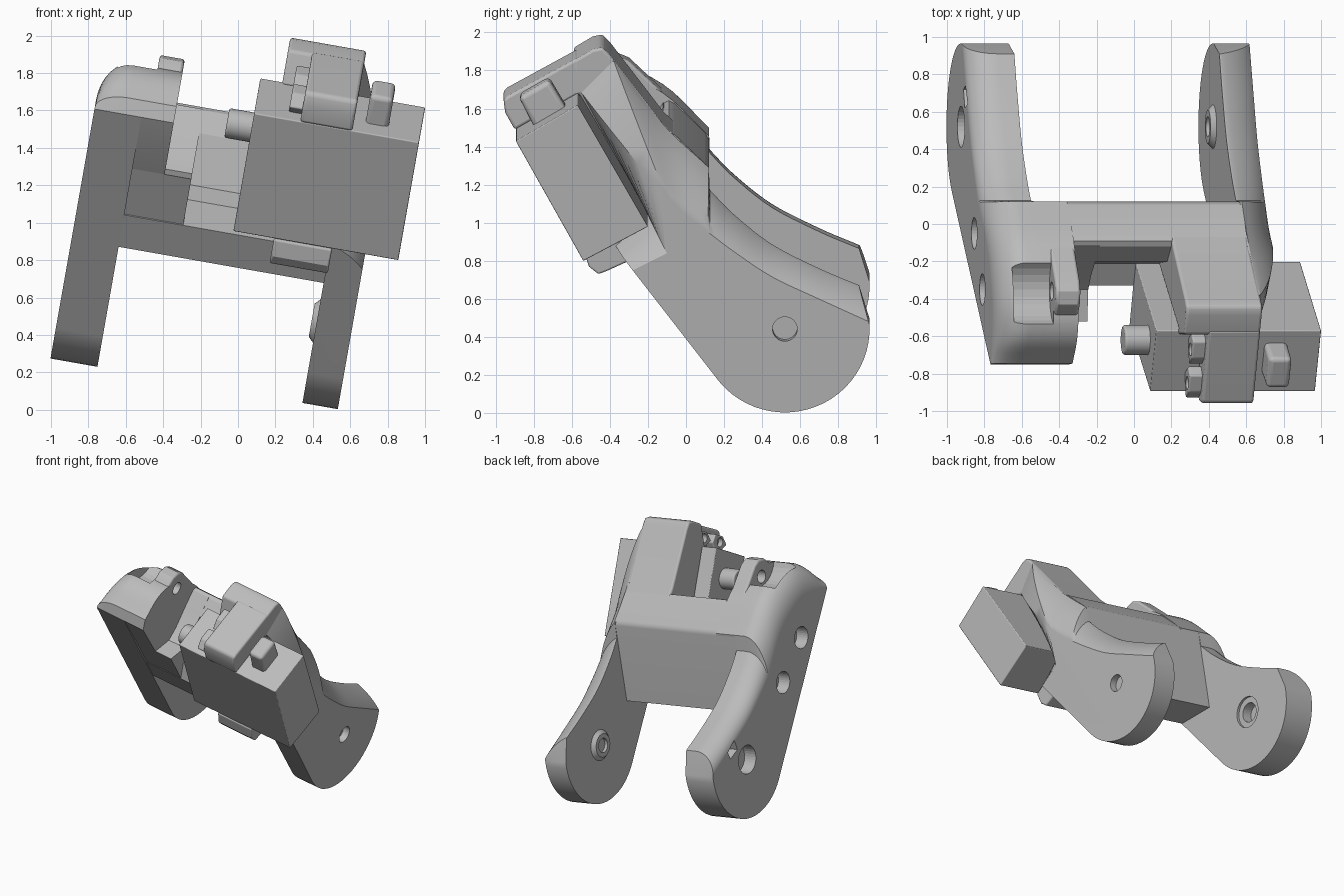
import bpy, bmesh, math
from mathutils import Matrix, Vector

if "Cube" in bpy.data.objects:
    bpy.data.objects.remove(bpy.data.objects["Cube"])

TILT = Matrix.Rotation(math.radians(10), 4, 'Y')   # whole bracket leans sideways
PIVOT = (0.52, 0.54)                               # leg hinge, as (y, z)
RADIUS = 0.445
parts = []

grey = bpy.data.materials.new("plain_grey")
grey.use_nodes = True
tone = (0.5, 0.5, 0.5, 1)
grey.diffuse_color = tone
grey.node_tree.nodes["Principled BSDF"].inputs["Base Color"].default_value = tone


def finish(name, bm, bevel=0.0, helper=False):
    bmesh.ops.recalc_face_normals(bm, faces=bm.faces)
    bm.transform(TILT)
    mesh = bpy.data.meshes.new(name)
    bm.to_mesh(mesh)
    bm.free()
    obj = bpy.data.objects.new(name, mesh)
    bpy.context.collection.objects.link(obj)
    if helper:
        obj.hide_render = True
        obj.hide_set(True)
        obj.display_type = 'WIRE'
        return obj
    mesh.materials.append(grey)
    parts.append(obj)
    if bevel:
        mod = obj.modifiers.new("soft_edges", 'BEVEL')
        mod.width, mod.segments = bevel, 3
        mod.limit_method, mod.angle_limit = 'ANGLE', math.radians(40)
    return obj


def loft(name, sections, bevel=0.0, helper=False):
    """Skin a list of (x, [(y, z), ...]) sections and cap both ends."""
    bm = bmesh.new()
    rings = [[bm.verts.new((x, y, z)) for y, z in pts] for x, pts in sections]
    for a, b in zip(rings, rings[1:]):
        for i in range(len(a)):
            j = (i + 1) % len(a)
            bm.faces.new((a[i], a[j], b[j], b[i]))
    bm.faces.new(rings[0])
    bm.faces.new(rings[-1])
    return finish(name, bm, bevel, helper)


def slab(name, x0, x1, pts, bevel=0.0, helper=False):
    return loft(name, [(x0, pts), (x1, pts)], bevel, helper)


def disc(y, z, r, n=32):
    return [(y + r * math.cos(2 * math.pi * i / n), z + r * math.sin(2 * math.pi * i / n))
            for i in range(n)]


def cut(obj, *cutters):
    for c in cutters:
        mod = obj.modifiers.new("cut", 'BOOLEAN')
        mod.operation, mod.solver, mod.object = 'DIFFERENCE', 'EXACT', c


def smooth_path(pts, steps=5):
    """Catmull-Rom curve through the points."""
    v = [Vector(p) for p in pts]
    v = [2 * v[0] - v[1]] + v + [2 * v[-1] - v[-2]]
    out = []
    for a, b, c, d in zip(v, v[1:], v[2:], v[3:]):
        for k in range(steps):
            t = k / steps
            out.append(tuple(0.5 * (2 * b + (c - a) * t + (2 * a - 5 * b + 4 * c - d) * t * t
                                    + (3 * b - a - 3 * c + d) * t ** 3)))
    return out + [pts[-1]]


# Long upper edge of both legs: inner side, and lower outer side
RIDGE = [(0.125, 1.25), (0.25, 1.12), (0.45, 0.96), (0.7, 0.83), (0.91, 0.74)]
RIM = [(0.125, 1.05), (0.25, 0.955), (0.45, 0.82), (0.7, 0.7), (0.96, 0.58)]


def leg(name, x_in, x_mid, x_out, bulge, front_in, front_out, top_in, top_out):
    """Leg with a round foot whose upper outside edge is rolled over."""
    arc = [(PIVOT[0] + RADIUS * math.cos(math.radians(t)),
            PIVOT[1] + RADIUS * math.sin(math.radians(t))) for t in range(3, -144, -6)]
    inner = arc + front_in + smooth_path(top_in) + smooth_path(RIDGE)
    outer = arc + front_out + smooth_path(top_out) + smooth_path(RIM)
    sections = [(x_in, inner)]
    for i in range(9):
        t = i / 8
        f = t + bulge * (1 - math.cos(t * math.pi / 2) - t)
        g = t + bulge * (math.sin(t * math.pi / 2) - t)
        sections.append((x_mid + (x_out - x_mid) * g,
                         [(p[0] + (q[0] - p[0]) * f, p[1] + (q[1] - p[1]) * f)
                          for p, q in zip(inner, outer)]))
    return loft(name, sections)


# Legs
left_leg = leg("left_leg", 0.333, 0.343, 0.525, 0.35,
               [(-0.37, 0.953), (-0.2, 1.12), (-0.55, 1.77)],
               [(-0.28, 0.853), (-0.1, 0.945), (-0.13, 1.27)],
               [(-0.38, 1.94), (-0.12, 1.6), (0.12, 1.37)],
               [(-0.125, 1.3), (-0.02, 1.17), (0.115, 1.06)])
shoulder_top = [(-0.745, 1.54), (-0.6, 1.69), (-0.4, 1.72), (-0.12, 1.6), (0.12, 1.37)]
right_leg = leg("right_leg", -0.78, -0.87, -1.035, 1.0,
                [(-0.75, 1.45)], [(-0.75, 1.45)], shoulder_top,
                [(-0.747, 1.46), (-0.6, 1.49), (-0.4, 1.49), (-0.12, 1.34), (0.115, 1.06)])

# Cross body joining the legs, with a web beside the right leg
slab("cross_body", -0.79, 0.34,
     [(0.12, 0.747), (0.12, 1.35), (0.1, 1.39), (-0.06, 1.545), (-0.09, 1.56), (-0.12, 1.545),
      (-0.2, 1.42), (-0.21, 1.14), (-0.33, 1.06), (-0.33, 0.92), (-0.2, 0.747)])
slab("side_web", -0.785, -0.46,
     [(-0.194, 0.748), (-0.52, 1.171), (-0.35, 1.2), (-0.28, 1.28), (-0.2, 1.42),
      (-0.12, 1.55), (-0.05, 1.5), (0.1, 1.2), (0.1, 0.748)])

# Right shoulder with its raised ear and a scooped pocket
shoulder = slab("right_shoulder", -0.785, -0.605,
                [(-0.52, 1.171), (-0.75, 1.45)] + smooth_path(shoulder_top)
                + [(0.1, 0.95), (-0.3, 1.0)])
ear = slab("right_ear", -0.74, -0.605,
           [(-0.58, 1.5), (-0.52, 1.69), (-0.43, 1.78), (-0.36, 1.795), (-0.3, 1.77),
            (-0.08, 1.56), (-0.2, 1.3), (-0.5, 1.3)], 0.015)
pocket = slab("pocket_cutter", -0.95, -0.74, disc(-0.35, 1.79, 0.2), helper=True)
ear_hole = slab("ear_hole_cutter", -0.78, -0.5, disc(-0.36, 1.66, 0.05), helper=True)
cut(shoulder, pocket, ear_hole)
cut(ear, ear_hole)

# Screw holes and cable slot in the outside faces
cut(right_leg, pocket)
for i, (y, z, r) in enumerate([(0.52, 0.543, 0.11), (-0.05, 0.95, 0.085), (-0.35, 1.2, 0.085)]):
    cut(right_leg, slab(f"counterbore_cutter_{i}", -1.1, -0.93, disc(y, z, r), helper=True))
cut(right_leg, slab("slot_cutter", -1.1, -0.95,
                    [(0.62, 0.66), (0.72, 0.62), (0.74, 0.68), (0.64, 0.74)], helper=True))
cut(left_leg, slab("pin_hole_cutter", 0.47, 0.6, disc(*PIVOT, 0.065), helper=True))

# Hinge details on the inside faces: a raised boss and a stepped recess
boss = loft("left_boss", [(0.335, disc(*PIVOT, 0.12)), (0.305, disc(*PIVOT, 0.09))])
cut(boss, slab("boss_cutter", 0.33, 0.2, disc(*PIVOT, 0.055), helper=True))
cut(right_leg, slab("recess_cutter", -0.8, -0.7, disc(*PIVOT, 0.12), helper=True),
    slab("recess_bore_cutter", -0.88, -0.7, disc(*PIVOT, 0.075), helper=True))

# Left arm wrapping the motor
slab("left_arm", -0.07, 0.343,
     [(-0.59, 1.94), (-0.49, 2.0), (-0.44, 2.01), (-0.4, 1.97), (-0.12, 1.6), (0.1, 1.385),
      (0.1, 0.76), (-0.19, 0.76), (-0.31, 0.9), (-0.2, 1.13), (-0.56, 1.76), (-0.59, 1.75)], 0.02)
slab("top_flange", 0.06, 0.343,
     [(-0.96, 1.73), (-0.94, 1.75), (-0.57, 1.955), (-0.55, 1.77), (-0.9, 1.57), (-0.95, 1.66)], 0.015)
slab("bottom_flange", 0.03, 0.346,
     [(-0.54, 0.93), (-0.51, 0.84), (-0.46, 0.8), (-0.41, 0.82), (-0.28, 0.88), (-0.2, 1.1)], 0.01)

# Motor: body, shaft, mounting lugs and cable stub
slab("motor_body", -0.19, 0.705, [(-0.895, 1.575), (-0.54, 0.935), (-0.2, 1.118), (-0.57, 1.767)], 0.006)
slab("motor_shaft", -0.325, -0.15, disc(-0.62, 1.5, 0.08), 0.012)
slab("cable_stub", 0.405, 0.53, [(-0.88, 1.777), (-0.72, 1.87), (-0.62, 1.7), (-0.79, 1.6)], 0.025)
for i, (y, z) in enumerate([(-0.85, 1.69), (-0.67, 1.79)]):
    lug = slab(f"motor_lug_{i}", -0.01, 0.07,
               [(y - 0.08, z - 0.05), (y - 0.05, z + 0.03), (y + 0.04, z + 0.08),
                (y + 0.09, z + 0.03), (y + 0.06, z - 0.08)], 0.01)
    cut(lug, slab(f"lug_cutter_{i}", -0.1, 0.03, disc(y, z, 0.035), helper=True))

# Smooth curved faces, keep the edges sharp and the flats even
bpy.ops.object.select_all(action='DESELECT')
for obj in parts:
    obj.select_set(True)
bpy.context.view_layer.objects.active = parts[0]
bpy.ops.object.shade_smooth_by_angle(angle=math.radians(30))
for obj in parts:
    obj.modifiers.new("even_shading", 'WEIGHTED_NORMAL').keep_sharp = True
